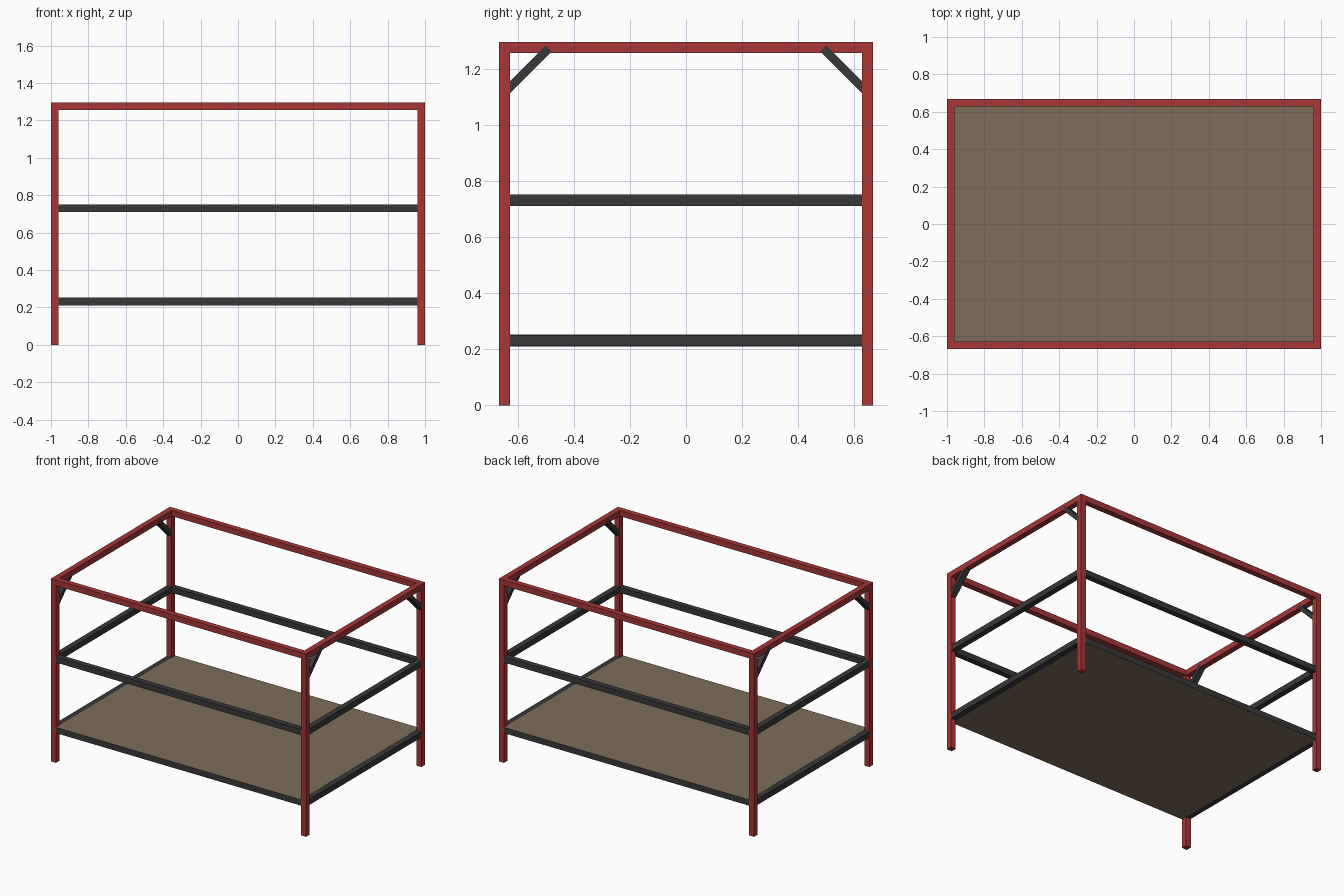
import bpy, bmesh, math
from mathutils import Matrix, Vector

if "Cube" in bpy.data.objects:
    bpy.data.objects.remove(bpy.data.objects["Cube"])


def material(name, rgb):
    m = bpy.data.materials.new(name)
    m.diffuse_color = (*rgb, 1.0)
    m.use_nodes = True
    m.node_tree.nodes["Principled BSDF"].inputs["Base Color"].default_value = m.diffuse_color
    return m


RED = material("red paint", (0.39, 0.037, 0.037))
DARK = material("dark steel", (0.040, 0.040, 0.041))
BROWN = material("brown board", (0.205, 0.155, 0.102))

HX, HY, H, T = 1.0, 0.667, 1.295, 0.04   # half sizes, height, bar thickness
CX, CY = HX - T / 2, HY - T / 2          # bar centre lines


def box(name, centre, size, mat, tilt=0.0):
    bm = bmesh.new()
    bmesh.ops.create_cube(bm, size=1.0, matrix=Matrix.Translation(Vector(centre))
                          @ Matrix.Rotation(tilt, 4, 'X') @ Matrix.Diagonal((*size, 1)))
    me = bpy.data.meshes.new(name)
    bm.to_mesh(me)
    bm.free()
    me.materials.append(mat)
    ob = bpy.data.objects.new(name, me)
    bpy.context.collection.objects.link(ob)
    return ob


# Posts and corner braces
for sx, side in ((-1, "left"), (1, "right")):
    for sy, end in ((-1, "front"), (1, "back")):
        box(f"{end}_{side}_post", (sx * CX, sy * CY, (H - T) / 2), (T, T, H - T), RED)
        box(f"{end}_{side}_brace", (sx * CX, sy * 0.567, 1.193), (T, 0.222, 0.03), DARK,
            -sy * math.pi / 4)

# Top frame
for s, end, side in ((-1, "front", "left"), (1, "back", "right")):
    box(f"{end}_top_bar", (0, s * CY, H - T / 2), (2 * HX, T, T), RED)
    box(f"{side}_top_bar", (s * CX, 0, H - T / 2), (T, 2 * (HY - T), T), RED)

# Middle and lower rails between the posts
for z, level in ((0.731, "middle"), (0.231, "lower")):
    for s, end, side in ((-1, "front", "left"), (1, "back", "right")):
        box(f"{end}_{level}_rail", (0, s * CY, z), (2 * (HX - T), T, T), DARK)
        box(f"{side}_{level}_rail", (s * CX, 0, z), (T, 2 * (HY - T), T), DARK)

# Shelf board, covering the long lower rails
box("shelf_board", (0, 0, 0.231), (2 * (HX - T), 2 * HY - 0.002, T + 0.002), BROWN)
